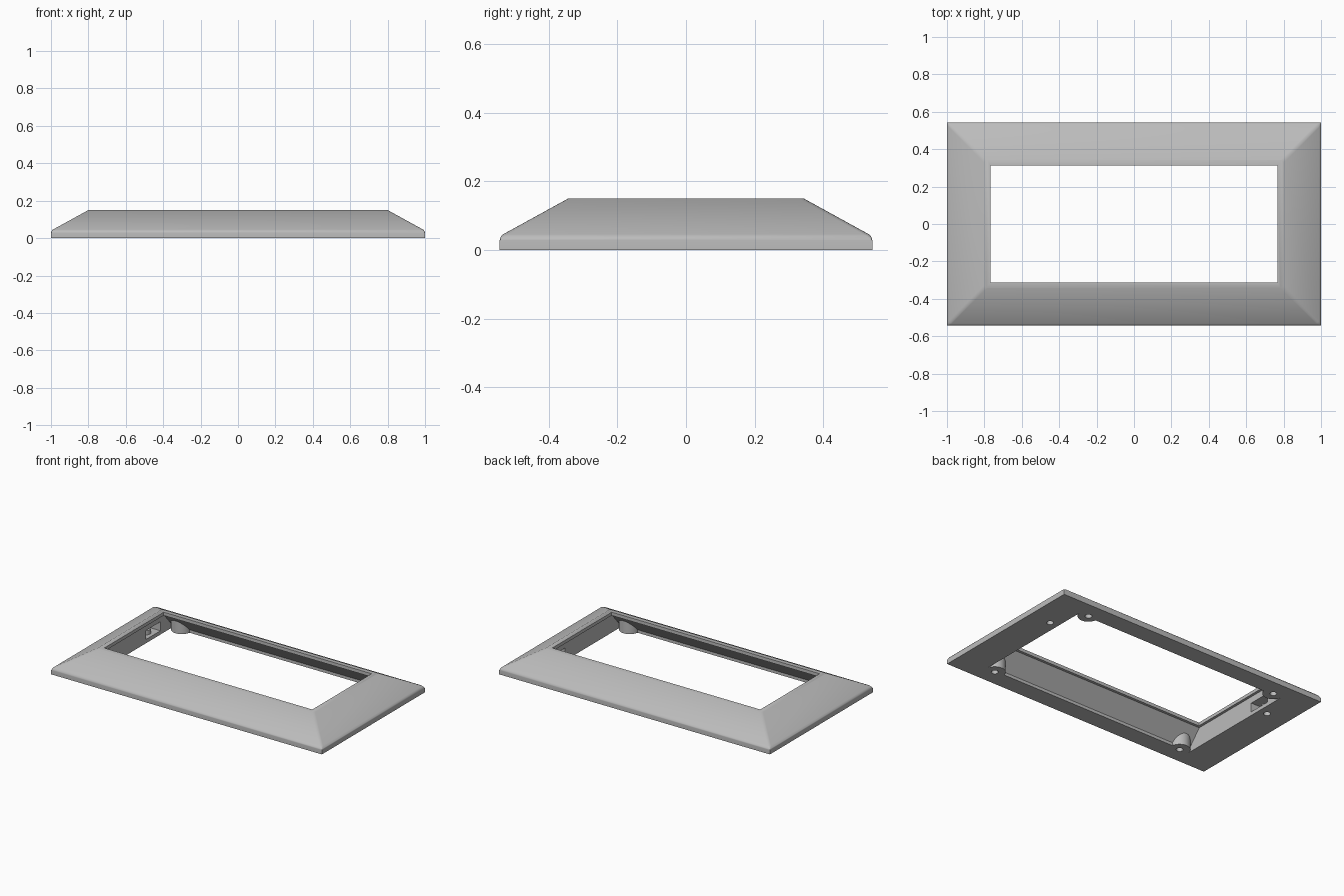
import bpy, bmesh
from mathutils import Matrix

cube = bpy.data.objects.get("Cube")
if cube:
    bpy.data.objects.remove(cube, do_unlink=True)

grey = bpy.data.materials.new("plain_grey")
grey.use_nodes = True
colour = (0.5, 0.5, 0.5, 1)
grey.diffuse_color = colour
grey.node_tree.nodes["Principled BSDF"].inputs["Base Color"].default_value = colour


def add_object(name, bm, helper=True):
    bmesh.ops.recalc_face_normals(bm, faces=bm.faces)
    mesh = bpy.data.meshes.new(name)
    bm.to_mesh(mesh)
    bm.free()
    mesh.materials.append(grey)
    obj = bpy.data.objects.new(name, mesh)
    bpy.context.collection.objects.link(obj)
    obj.hide_render = helper
    return obj


def stacked_rectangles(levels):
    """Closed solid through centred rectangles given as half width, half depth, height."""
    bm = bmesh.new()
    rings = [[bm.verts.new((sx * w, sy * d, z))
              for sx, sy in ((-1, -1), (1, -1), (1, 1), (-1, 1))] for w, d, z in levels]
    bm.faces.new(rings[0][::-1])
    bm.faces.new(rings[-1])
    for low, high in zip(rings, rings[1:]):
        for i in range(4):
            j = (i + 1) % 4
            bm.faces.new((low[i], low[j], high[j], high[i]))
    return bm


def cylinders(name, points, radius, bottom, top):
    bm = bmesh.new()
    for x, y in points:
        bmesh.ops.create_cone(bm, cap_ends=True, segments=32, radius1=radius, radius2=radius,
                              depth=top - bottom,
                              matrix=Matrix.Translation((x, y, (bottom + top) / 2)))
    return add_object(name, bm)


def cut(target, cutter):
    mod = target.modifiers.new("cut", 'BOOLEAN')
    mod.operation = 'DIFFERENCE'
    mod.solver = 'EXACT'
    mod.object = cutter
    bpy.context.view_layer.objects.active = target
    bpy.ops.object.modifier_apply(modifier=mod.name)
    bpy.data.objects.remove(cutter, do_unlink=True)


# Outer bezel with softened rim and mitred corners
bm = stacked_rectangles([(1, 0.543, 0), (1, 0.543, 0.04), (0.8, 0.343, 0.15)])
soft = [e for e in bm.edges if max(v.co.z for v in e.verts) > 0.03
        and min(v.co.z for v in e.verts) > 0.03
        and min(v.co.z for v in e.verts) < 0.1]
bmesh.ops.bevel(bm, geom=soft, offset=0.012, segments=3, profile=0.5, affect='EDGES')
frame = add_object("bezel_frame", bm, helper=False)

# Hollow underside, leaving round screw bosses in its corners
cavity = add_object("cavity", stacked_rectangles(
    [(0.785, 0.425, -0.05), (0.785, 0.425, 0.02), (0.785, 0.33, 0.128)]))
boss_points = [(sx * 0.72, sy * 0.435) for sx in (-1, 1) for sy in (-1, 1)]
cut(cavity, cylinders("bosses", boss_points, 0.065, -0.1, 0.2))
cut(frame, cavity)

# Front opening
cut(frame, add_object("opening", stacked_rectangles(
    [(0.768, 0.313, 0.06), (0.768, 0.313, 0.25)])))

# Side pockets with a small post in each
post_points = [(-0.845, 0.228), (0.845, 0.228)]
bm = bmesh.new()
for side in (-1, 1):
    bmesh.ops.create_cube(bm, size=1, matrix=Matrix.Translation((side * 0.82, 0.228, 0.055))
                          @ Matrix.Diagonal((0.13, 0.15, 0.06, 1)))
pockets = add_object("pockets", bm)
cut(pockets, cylinders("posts", post_points, 0.035, -0.1, 0.055))
cut(frame, pockets)

# Screw holes
cut(frame, cylinders("screw_holes", boss_points + post_points, 0.021, -0.05, 0.045))

bpy.ops.object.select_all(action='DESELECT')
frame.select_set(True)
bpy.context.view_layer.objects.active = frame
bpy.ops.object.shade_smooth_by_angle(angle=0.45)
